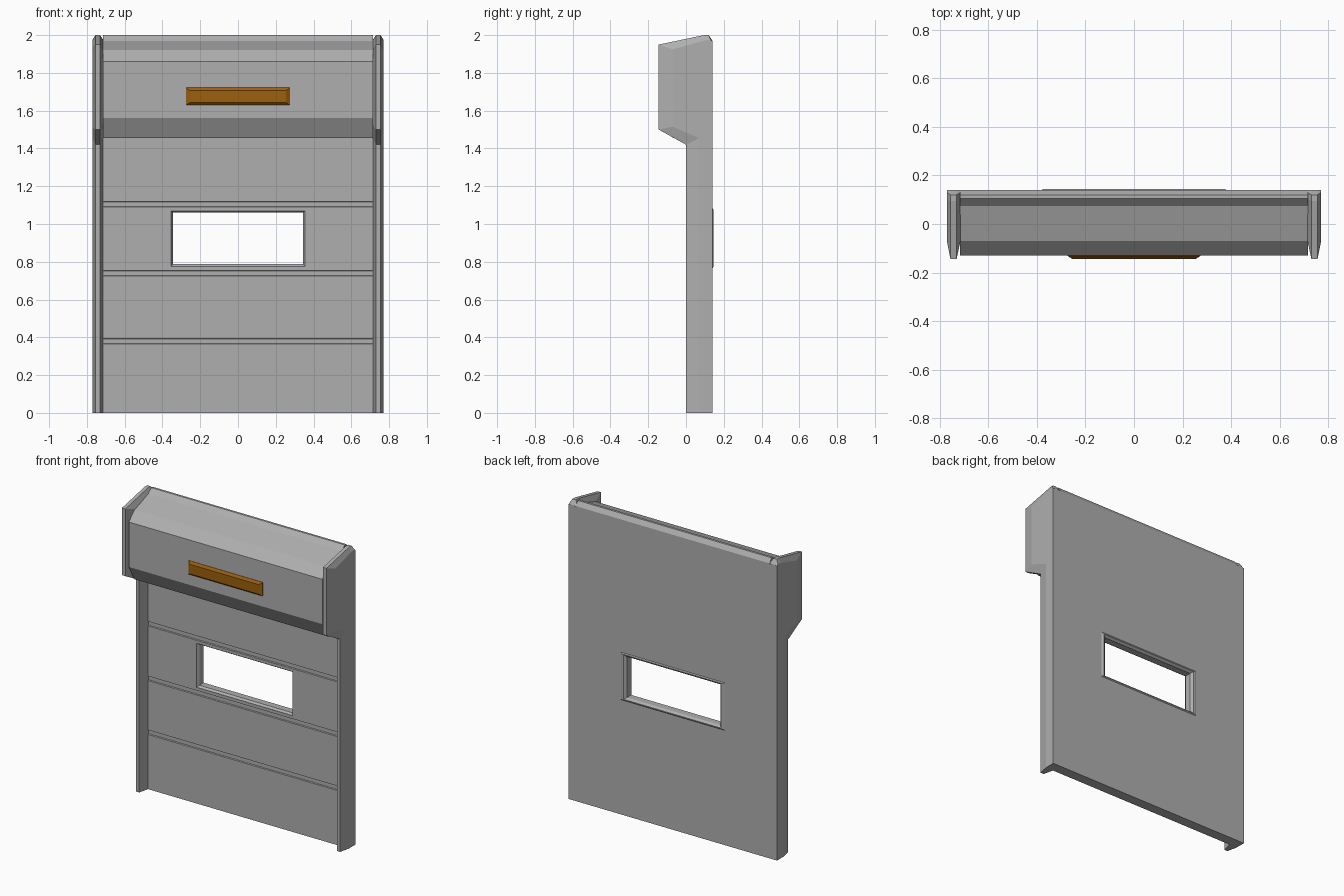
import bpy, bmesh

if "Cube" in bpy.data.objects:
    bpy.data.objects.remove(bpy.data.objects["Cube"])


def material(name, colour):
    mat = bpy.data.materials.new(name)
    mat.diffuse_color = (*colour, 1)
    mat.use_nodes = True
    mat.node_tree.nodes["Principled BSDF"].inputs["Base Color"].default_value = mat.diffuse_color
    return mat


GREY = material("dark_grey", (0.43, 0.43, 0.43))
ORANGE = material("orange", (0.33, 0.115, 0.004))


def loft(name, rings, mat=GREY, closed=False):
    """Skin matching rings of points; cap the ends unless the rings form a loop."""
    bm = bmesh.new()
    vs = [[bm.verts.new(p) for p in r] for r in rings]
    n = len(vs[0])
    pairs = list(zip(vs, vs[1:])) + ([(vs[-1], vs[0])] if closed else [])
    for a, b in pairs:
        for i in range(n):
            j = (i + 1) % n
            bm.faces.new((a[i], a[j], b[j], b[i]))
    if not closed:
        bm.faces.new(vs[0])
        bm.faces.new(vs[-1])
    bmesh.ops.recalc_face_normals(bm, faces=bm.faces)
    me = bpy.data.meshes.new(name)
    bm.to_mesh(me)
    bm.free()
    me.materials.append(mat)
    ob = bpy.data.objects.new(name, me)
    bpy.context.collection.objects.link(ob)
    return ob


def across(profile, x):
    return [(x, y, z) for y, z in profile]


def rect(hx, z0, z1, y):
    return [(-hx, y, z0), (hx, y, z0), (hx, y, z1), (-hx, y, z1)]


# Shutter body: back wall, slatted door face and roller hood in one profile
body = [(0.07, 0)]
for z in (0.365, 0.725, 1.09):
    body += [(0.07, z), (0.077, z + 0.003), (0.077, z + 0.027), (0.07, z + 0.03)]
body += [(0.07, 1.455), (-0.07, 1.455), (-0.13, 1.56), (-0.13, 1.86),
         (-0.07, 1.92), (0.075, 1.97), (0.105, 2.0), (0.12, 2.0),
         (0.14, 1.97), (0.14, 0)]
door = loft("door_and_hood", [across(body, -0.716), across(body, 0.716)])

# Window opening
cutter = loft("window_cutter", [rect(0.355, 0.775, 1.07, y) for y in (-0.05, 0.3)])
cutter.hide_render = True
cutter.hide_viewport = True
cut = door.modifiers.new("window", 'BOOLEAN')
cut.object = cutter
cut.solver = 'EXACT'

# Window frame: lines the opening and stands slightly proud at the back
loft("window_frame", [rect(0.354, 0.776, 1.069, 0.0715),
                      rect(0.345, 0.787, 1.06, 0.085),
                      rect(0.345, 0.787, 1.06, 0.13),
                      rect(0.36, 0.777, 1.072, 0.145),
                      rect(0.372, 0.772, 1.077, 0.145),
                      rect(0.383, 0.765, 1.085, 0.139),
                      rect(0.365, 0.765, 1.08, 0.135),
                      rect(0.365, 0.765, 1.08, 0.0765)], closed=True)

# Side posts: full outline in the middle, tapered toward both faces
full = [(0.14, 0), (0.14, 1.97), (0.12, 2.0), (0.095, 2.0),
        (-0.145, 1.95), (-0.145, 1.5), (0, 1.42), (0, 0)]
outer = [(0.14, 0), (0.14, 1.965), (0.13, 1.975), (0.1, 1.972),
         (-0.07, 1.925), (-0.07, 1.515), (0.07, 1.455), (0.07, 0)]
for side, s in (("left", -1), ("right", 1)):
    loft(side + "_post", [across(outer, s * 0.714), across(full, s * 0.73),
                          across(full, s * 0.755), across(outer, s * 0.77)])

# Bevelled orange light bar on the hood
loft("light_bar", [rect(0.274, 1.63, 1.722, -0.129),
                   rect(0.274, 1.63, 1.722, -0.131),
                   rect(0.255, 1.642, 1.706, -0.143)], ORANGE)
